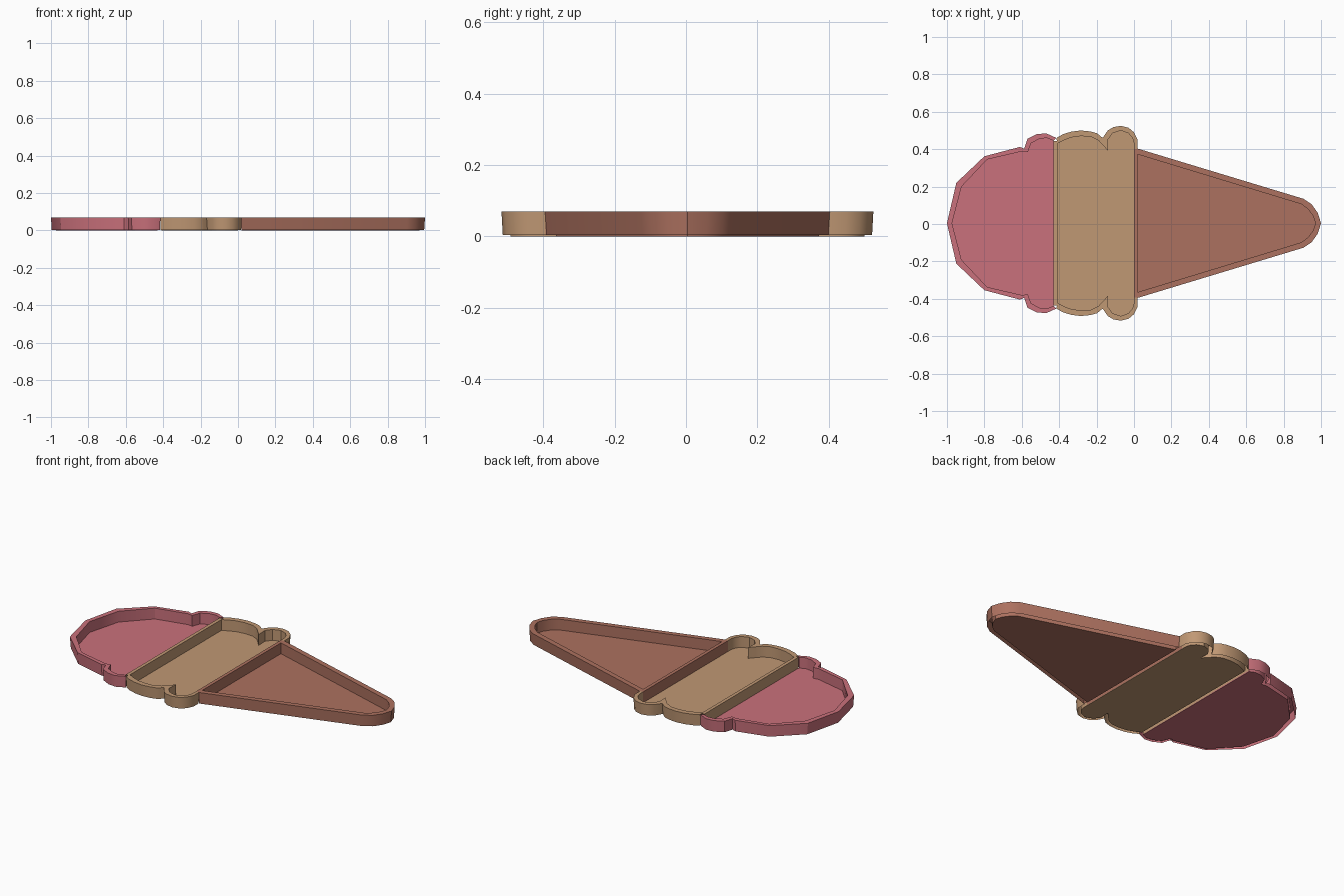
import bpy, bmesh, math

if "Cube" in bpy.data.objects:
    bpy.data.objects.remove(bpy.data.objects["Cube"])

AXIS = 0.004          # mirror line of the outline in y
TOP, FLOOR, LIP = 0.07, 0.006, 0.003


def material(name, rgb):
    m = bpy.data.materials.new(name)
    m.diffuse_color = (*rgb, 1)
    m.use_nodes = True
    m.node_tree.nodes["Principled BSDF"].inputs["Base Color"].default_value = m.diffuse_color
    return m


PINK = material("pink", (0.59, 0.165, 0.20))
TAN = material("tan", (0.53, 0.315, 0.175))
BROWN = material("brown", (0.415, 0.165, 0.115))


def finish(bm, name, mat):
    me = bpy.data.meshes.new(name)
    bm.to_mesh(me)
    bm.free()
    ob = bpy.data.objects.new(name, me)
    bpy.context.collection.objects.link(ob)
    me.materials.append(mat)
    bpy.ops.object.select_all(action='DESELECT')
    ob.select_set(True)
    bpy.context.view_layer.objects.active = ob
    bpy.ops.object.shade_smooth_by_angle(angle=math.radians(30))
    return ob


def mirrored(chain):
    return [(x, 2 * AXIS - y) for x, y in reversed(chain)]


def rim(name, mat, outer, inner):
    """Hollow wall, open underneath: outer side, flat top, inner side."""
    bm = bmesh.new()
    rows = []
    for (ox, oy), (ix, iy) in zip(outer, inner):
        bx, by = ox + (ix - ox) * 0.15, oy + (iy - oy) * 0.15
        rows.append([bm.verts.new(p) for p in (
            (bx, by, LIP), (ox, oy, TOP), (ix, iy, TOP), (ix, iy, LIP))])
    for a, b in zip(rows, rows[1:]):
        for k in range(3):
            bm.faces.new((a[k + 1], b[k + 1], b[k], a[k]))
    return finish(bm, name, mat)


def floor(name, mat, half):
    """Thin base plate filling the inner outline."""
    loop = half + [p for p in mirrored(half) if p not in half]
    loop.reverse()
    bm = bmesh.new()
    up = [bm.verts.new((x, y, FLOOR)) for x, y in loop]
    dn = [bm.verts.new((x, y, 0)) for x, y in loop]
    bm.faces.new(up)
    bm.faces.new(dn[::-1])
    n = len(loop)
    for i in range(n):
        j = (i + 1) % n
        bm.faces.new((dn[i], dn[j], up[j], up[i]))
    return finish(bm, name, mat)


def divider(name, mat, x0, x1, half_width):
    """Straight hollow wall across the tray, open underneath."""
    bm = bmesh.new()
    y0, y1 = AXIS - half_width, AXIS + half_width
    rows = [[bm.verts.new((x, y, z)) for x, z in
             ((x0, LIP), (x0, TOP), (x1, TOP), (x1, LIP))] for y in (y0, y1)]
    for k in range(3):
        bm.faces.new((rows[0][k], rows[0][k + 1], rows[1][k + 1], rows[1][k]))
    return finish(bm, name, mat)


# Top scoop tray: faceted dome with a small ruffle
po = [(-1, AXIS), (-.95, .22), (-.80, .362), (-.61, .412), (-.587, .402),
      (-.57, .455), (-.52, .48), (-.47, .485), (-.415, .46)]
pi = [(-.973, AXIS), (-.922, .20), (-.785, .345), (-.60, .388), (-.568, .384),
      (-.55, .432), (-.505, .456), (-.465, .46), (-.43, .446)]
rim("top_scoop_wall", PINK, mirrored(po) + po[1:], mirrored(pi) + pi[1:])
floor("top_scoop_floor", PINK, pi)

# Lower scoop tray: two bulges on each side
to = [(-.415, .46), (-.38, .48), (-.335, .494), (-.285, .50), (-.235, .495),
      (-.20, .486), (-.185, .475), (-.168, .46), (-.14, .50), (-.11, .518),
      (-.07, .525), (-.03, .515), (0, .49), (.02, .45), (.02, .40)]
ti = [(-.41, .43), (-.375, .448), (-.335, .463), (-.285, .47), (-.23, .467),
      (-.19, .447), (-.165, .42), (-.138, .39), (-.14, .45), (-.115, .485),
      (-.07, .50), (-.03, .485), (-.008, .46), (0, .43), (0, .40)]
rim("lower_scoop_wall_back", TAN, to, ti)
rim("lower_scoop_wall_front", TAN, mirrored(to), mirrored(ti))
floor("lower_scoop_floor", TAN, ti)

# Cone tray: tapered with a rounded tip
co = [(.02, .403), (.905, .135), (.95, .105), (.982, .06), (1, AXIS)]
ci = [(.02, .372), (.895, .106), (.932, .078), (.957, .043), (.97, AXIS)]
rim("cone_wall", BROWN, co + mirrored(co)[1:], ci + mirrored(ci)[1:])
floor("cone_floor", BROWN, ci)

# Walls between the trays
divider("scoop_divider", TAN, -.43, -.41, .44)
divider("cone_divider", BROWN, 0, .02, .397)
